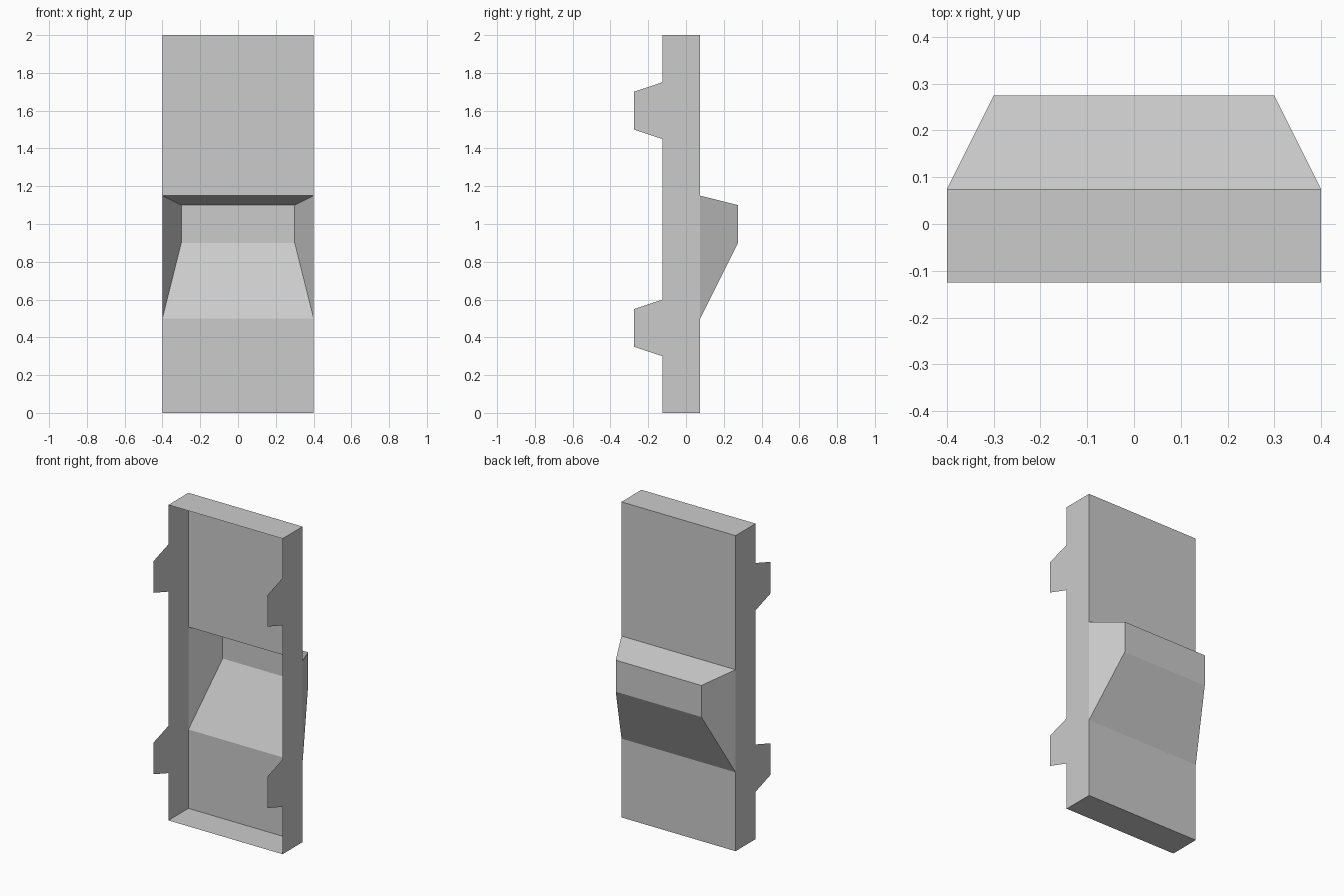
import bpy, bmesh
from mathutils import Vector

if "Cube" in bpy.data.objects:
    bpy.data.objects.remove(bpy.data.objects["Cube"])

HALF_W, FRONT, BACK, HEIGHT = 0.4, -0.125, 0.075, 2.0


def add_object(name, bm):
    mesh = bpy.data.meshes.new(name)
    bm.to_mesh(mesh)
    bm.free()
    obj = bpy.data.objects.new(name, mesh)
    bpy.context.collection.objects.link(obj)
    return obj


# Open-fronted shell: a box sliced at the top and bottom of the bulge
bm = bmesh.new()
bmesh.ops.create_cube(bm, size=1)
bmesh.ops.scale(bm, vec=(2 * HALF_W, BACK - FRONT, HEIGHT), verts=bm.verts)
bmesh.ops.translate(bm, vec=(0, (FRONT + BACK) / 2, HEIGHT / 2), verts=bm.verts)
for z in (0.5, 1.15):
    bmesh.ops.bisect_plane(bm, geom=bm.verts[:] + bm.edges[:] + bm.faces[:],
                           plane_co=(0, 0, z), plane_no=(0, 0, 1))
bm.normal_update()
front_faces = [f for f in bm.faces if f.normal.y < -0.9]
bmesh.ops.delete(bm, geom=front_faces, context='FACES')

# Hollow bulge: middle back panel pushed outwards and tapered
middle = [f for f in bm.faces if f.normal.y > 0.9
          and 0.5 < f.calc_center_median().z < 1.15]
bulge = bmesh.ops.extrude_discrete_faces(bm, faces=middle)["faces"][0]
for v in bulge.verts:
    v.co = Vector((0.3 if v.co.x > 0 else -0.3, 0.275,
                   1.1 if v.co.z > 0.8 else 0.9))
bm.normal_update()
add_object("hollow_shell", bm)

# Flat tapered clips on the front edges of both side walls
for level, z in (("lower", 0.45), ("upper", 1.6)):
    for side, x in (("left", -HALF_W), ("right", HALF_W)):
        bm = bmesh.new()
        profile = [(FRONT, 0.15), (-0.275, 0.1), (-0.275, -0.1), (FRONT, -0.15)]
        if x < 0:
            profile.reverse()
        bm.faces.new([bm.verts.new((x, y, z + dz)) for y, dz in profile])
        add_object(f"{level}_{side}_clip", bm)
